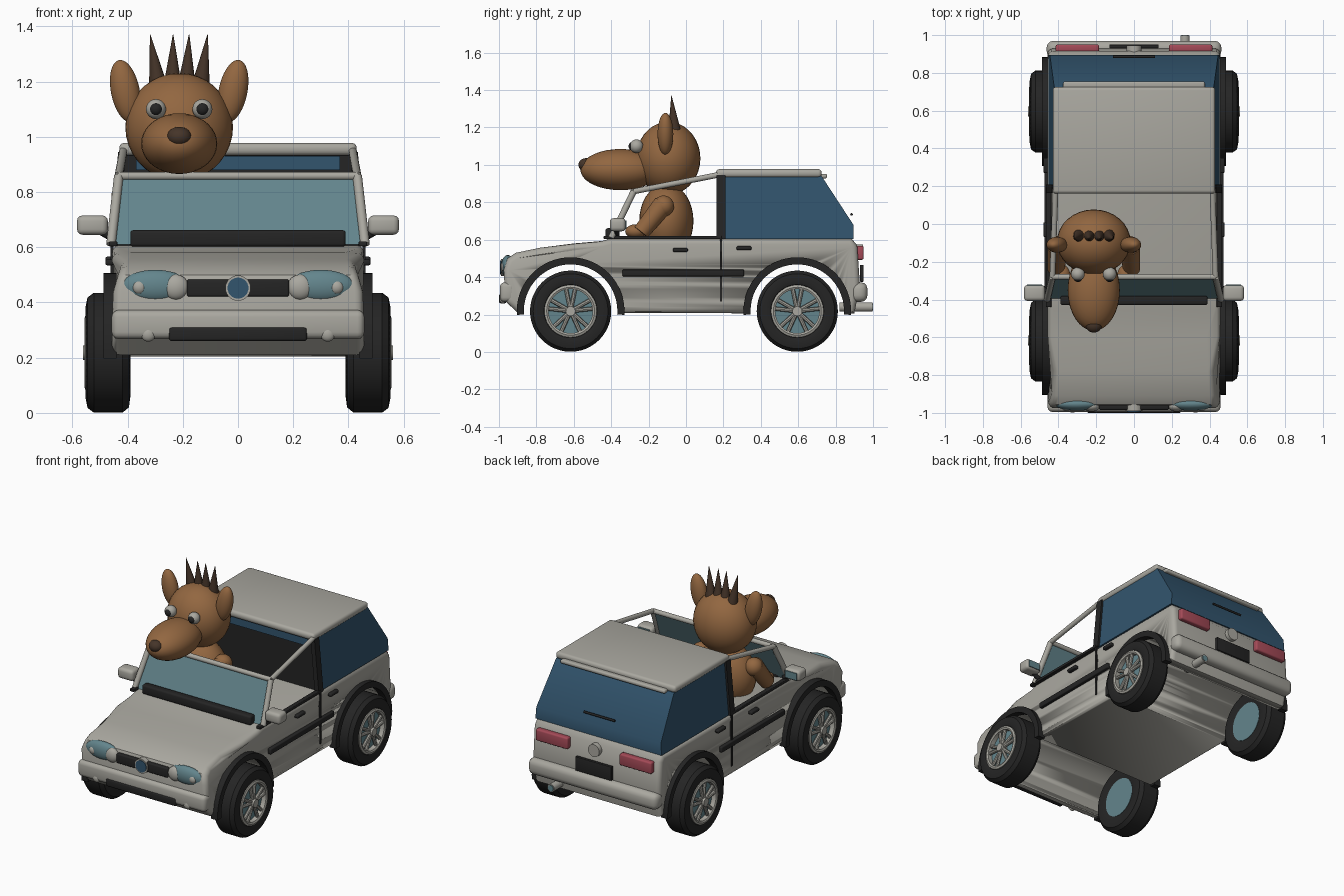
import bpy, bmesh, math
from mathutils import Matrix, Vector

cube = bpy.data.objects.get("Cube")
if cube:
    bpy.data.objects.remove(cube, do_unlink=True)


def material(name, rgb):
    m = bpy.data.materials.new(name)
    m.use_nodes = True
    m.diffuse_color = (*rgb, 1)
    m.node_tree.nodes["Principled BSDF"].inputs["Base Color"].default_value = (*rgb, 1)
    return m


GREY = material("warm grey paint", (.40, .39, .35))
BLACK = material("black rubber", (.018, .018, .018))
TEAL = material("teal glass", (.125, .235, .265))
NAVY = material("navy glass", (.032, .09, .155))
BROWN = material("brown fur", (.29, .135, .052))
DARK = material("dark brown", (.06, .035, .022))
RED = material("red lamp", (.37, .068, .095))


def finish(bm, name, mat):
    bmesh.ops.recalc_face_normals(bm, faces=bm.faces)
    me = bpy.data.meshes.new(name)
    bm.to_mesh(me)
    bm.free()
    me.materials.append(mat)
    ob = bpy.data.objects.new(name, me)
    bpy.context.collection.objects.link(ob)
    for o in bpy.context.selected_objects:
        o.select_set(False)
    ob.select_set(True)
    bpy.context.view_layer.objects.active = ob
    bpy.ops.object.shade_smooth_by_angle(angle=math.radians(35))
    return ob


def box(name, mat, centre, size, bevel=0.0):
    bm = bmesh.new()
    bmesh.ops.create_cube(bm, size=1, matrix=Matrix.Translation(centre) @ Matrix.Diagonal((*size, 1)))
    if bevel:
        bmesh.ops.bevel(bm, geom=bm.edges[:], offset=bevel, segments=3, profile=.5, affect='EDGES')
    return finish(bm, name, mat)


def ball(name, mat, centre, radii, tilt=None):
    bm = bmesh.new()
    m = Matrix.Translation(centre) @ (tilt or Matrix()) @ Matrix.Diagonal((*radii, 1))
    bmesh.ops.create_uvsphere(bm, u_segments=32, v_segments=18, radius=1, matrix=m)
    return finish(bm, name, mat)


def rod(name, mat, a, b, r1, r2=None, sides=24):
    a, b = Vector(a), Vector(b)
    m = Matrix.Translation((a + b) / 2) @ (b - a).to_track_quat('Z', 'Y').to_matrix().to_4x4()
    bm = bmesh.new()
    bmesh.ops.create_cone(bm, cap_ends=True, segments=sides, radius1=r1, matrix=m,
                          radius2=r1 if r2 is None else r2, depth=(b - a).length)
    return finish(bm, name, mat)


def prism(name, mat, points, x0, x1, bevel=0.0, shape=None):
    """Side profile of (y, z) points, stretched from x0 to x1."""
    bm = bmesh.new()
    face = bm.faces.new([bm.verts.new((x0, y, z)) for y, z in points])
    new = bmesh.ops.extrude_face_region(bm, geom=[face])["geom"]
    bmesh.ops.translate(bm, vec=(x1 - x0, 0, 0), verts=[v for v in new if isinstance(v, bmesh.types.BMVert)])
    bm.normal_update()
    if bevel:
        caps = [e for e in bm.edges if abs(e.verts[0].co.x - e.verts[1].co.x) < 1e-5]
        bmesh.ops.bevel(bm, geom=caps, offset=bevel, segments=4, profile=.5, affect='EDGES')
    for v in bm.verts:
        if shape:
            shape(v.co)
    return finish(bm, name, mat)


def lathe(name, mat, profile, y, z, closed=True):
    """Profile of (x, radius) points turned about an axle along x."""
    bm = bmesh.new()
    vs = [bm.verts.new((x, y, z + r)) for x, r in profile]
    es = [bm.edges.new(p) for p in zip(vs, vs[1:] + vs[:1])]
    bmesh.ops.spin(bm, geom=vs + es, cent=(0, y, z), axis=(1, 0, 0), angle=math.tau, steps=48)
    bmesh.ops.remove_doubles(bm, verts=bm.verts, dist=1e-5)
    return finish(bm, name, mat)


def cabin_taper(co):
    co.x *= 1 - .2 * (co.z - .61)


def nose_taper(co):
    if co.y < -.6 and co.z > .42:
        co.x *= 1 - .6 * (co.z - .42)


AXLES = {"front": -.617, "rear": .595}
AXLE_Z = .218

# Body shell with wheel openings cut right through
shell = [(-.90, .21), (-.965, .27), (-.975, .44), (-.955, .5), (-.91, .53), (-.78, .557), (-.6, .58),
         (-.45, .593), (-.40, .607), (.885, .607), (.915, .57), (.93, .36), (.90, .205)]
body = prism("body_shell", GREY, shell, -.457, .457, .03, nose_taper)
for y in AXLES.values():
    cutter = rod("arch_cutter", GREY, (-.7, y, AXLE_Z), (.7, y, AXLE_Z), .253, sides=64)
    cutter.hide_render = True
    mod = body.modifiers.new("arch", 'BOOLEAN')
    mod.operation, mod.object, mod.solver = 'DIFFERENCE', cutter, 'EXACT'
    bpy.context.view_layer.objects.active = body
    bpy.ops.object.modifier_apply(modifier=mod.name)
    bpy.data.objects.remove(cutter, do_unlink=True)

# Bumpers
box("front_bumper", GREY, (0, -.955, .32), (.915, .08, .105), .025)
box("rear_bumper", GREY, (0, .925, .32), (.925, .09, .105), .035)
box("bumper_grille", BLACK, (0, -.98, .285), (.5, .04, .05), .01)

# Hard top, black bulkhead and roof
hard_top = [(.19, .605), (.19, .94), (.725, .94), (.895, .68), (.895, .605)]
top = prism("hard_top_glass", NAVY, hard_top, -.452, .452, 0, cabin_taper)
top.data.materials.append(BLACK)
for p in top.data.polygons:
    p.material_index = int(p.normal.y < -.9)
box("bulkhead_window", NAVY, (0, .187, .905), (.74, .008, .05))
box("roof", GREY, (0, .443, .955), (.86, .565, .045), .018)
box("roof_lip", GREY, (0, .735, .94), (.75, .04, .025), .01)
rod("rear_wiper", BLACK, (-.11, .885, .735), (.11, .885, .735), .007)

# Windscreen, frame and cowl
screen = [(-.395, .61), (-.28, .86), (-.272, .86), (-.387, .61)]
prism("windscreen", TEAL, screen, -.455, .455, 0, cabin_taper)
rod("windscreen_top_bar", GREY, (-.435, -.28, .858), (.435, -.28, .858), .015)
box("cowl", BLACK, (0, -.405, .632), (.78, .05, .06), .012)

# Front face: grille and badge
box("grille", BLACK, (0, -.967, .452), (.37, .035, .062), .008)
rod("front_badge_ring", GREY, (0, -.95, .452), (0, -.99, .452), .046)
rod("front_badge", NAVY, (0, -.95, .452), (0, -.994, .452), .038)

# Rear face: plate, badge and exhaust
box("rear_plate", BLACK, (0, .94, .42), (.26, .02, .09), .004)
rod("rear_badge", GREY, (0, .91, .535), (0, .945, .535), .04)
rod("exhaust_pipe", GREY, (.27, .82, .24), (.27, .997, .24), .025)
rod("exhaust_opening", TEAL, (.27, .994, .24), (.27, 1, .24), .019)

for s, side in ((1, "left"), (-1, "right")):
    # Frame tubes and door pillar
    rod(side + "_windscreen_post", GREY, (s * .46, -.40, .61), (s * .432, -.28, .858), .017)
    rod(side + "_roof_rail", GREY, (s * .432, -.28, .858), (s * .415, .19, .95), .015)
    pillar = [(.163, .605), (.163, .945), (.21, .945), (.21, .605)]
    prism(side + "_door_pillar", BLACK, pillar, s * .435, s * .465, 0, cabin_taper)
    # Door trim
    box(side + "_door_gap", BLACK, (s * .456, .187, .44), (.012, .012, .34))
    box(side + "_belt_strip", BLACK, (s * .452, -.125, .612), (.03, .63, .018), .004)
    box(side + "_rub_strip", BLACK, (s * .462, -.015, .422), (.026, .65, .036), .006)
    for y, z in ((-.03, .545), (.31, .555)):
        box(side + "_door_handle", BLACK, (s * .465, y, z), (.03, .08, .022), .008)
    # Mirrors
    box(side + "_mirror", GREY, (s * .527, -.365, .68), (.112, .085, .07), .02)
    box(side + "_mirror_glass", TEAL, (s * .527, -.322, .68), (.08, .006, .045))
    rod(side + "_mirror_arm", BLACK, (s * .44, -.37, .625), (s * .5, -.37, .66), .014)
    # Lamps
    ball(side + "_headlight", TEAL, (s * .30, -.953, .46), (.122, .035, .058))
    ball(side + "_main_lens", GREY, (s * .225, -.965, .455), (.046, .028, .046))
    ball(side + "_side_lens", GREY, (s * .357, -.97, .455), (.026, .02, .026))
    ball(side + "_fog_lamp", GREY, (s * .325, -.98, .285), (.027, .018, .027))
    box(side + "_tail_lamp", RED, (s * .3, .93, .53), (.23, .04, .075), .01)

    for end, y in AXLES.items():
        name = f"{end}_{side}_"
        # Arch trim
        start = -.07
        arc = [start + (math.pi - 2 * start) * i / 32 for i in range(33)]
        ring = [(y + r * math.cos(a), AXLE_Z + r * math.sin(a))
                for r, row in ((.288, arc), (.25, arc[::-1])) for a in row]
        prism(name + "arch_trim", BLACK, ring, s * .44, s * .487)
        # Tyre and rim
        tyre = [(.40, .12), (.39, .16), (.395, .198), (.418, .217), (.522, .217),
                (.545, .2), (.552, .165), (.545, .142), (.525, .13)]
        lathe(name + "tyre", BLACK, [(s * x, r) for x, r in tyre], y, AXLE_Z)
        rim = [(.50, .118), (.55, .118), (.555, .128), (.55, .14), (.50, .14)]
        lathe(name + "rim", GREY, [(s * x, r) for x, r in rim], y, AXLE_Z)
        rod(name + "wheel_disc", TEAL, (s * .397, y, AXLE_Z), (s * .52, y, AXLE_Z), .125, sides=40)
        rod(name + "hub", GREY, (s * .5, y, AXLE_Z), (s * .562, y, AXLE_Z), .026)
        for i in range(5):
            a = math.pi / 2 + math.tau * i / 5
            for off in (-.2, .2):
                inner = (s * .54, y + .02 * math.cos(a + off), AXLE_Z + .02 * math.sin(a + off))
                outer = (s * .535, y + .125 * math.cos(a + off), AXLE_Z + .125 * math.sin(a + off))
                rod(name + "spoke", GREY, inner, outer, .011, sides=8)

# Animal driver
CX = -.213
ball("driver_body", BROWN, (CX, -.105, .70), (.195, .145, .2))
ball("driver_head", BROWN, (CX, -.095, 1.035), (.195, .172, .195))
ball("driver_snout", BROWN, (CX, -.35, .975), (.138, .215, .11))
ball("driver_nose", DARK, (CX, -.535, 1.0), (.044, .04, .036))
for s, side in ((1, "left"), (-1, "right")):
    ball(side + "_eye", GREY, (CX + s * .084, -.265, 1.1), (.036, .036, .036))
    ball(side + "_pupil", BLACK, (CX + s * .084, -.287, 1.1), (.023, .02, .023))
    ball(side + "_ear", BROWN, (CX + s * .195, -.11, 1.165), (.052, .042, .115), Matrix.Rotation(s * .2, 4, 'Y'))
    rod(side + "_arm", BROWN, (CX + s * .19, -.12, .79), (CX + s * .2, -.24, .64), .055, .045)
    ball(side + "_shoulder", BROWN, (CX + s * .19, -.12, .78), (.056, .056, .056))
    ball(side + "_hand", BROWN, (CX + s * .17, -.27, .645), (.045, .055, .037))

# Hair spikes
for i, tip in enumerate((-.318, -.235, -.177, -.11)):
    rod("hair_spike", DARK, (-.287 + .05 * i, -.06, 1.17), (tip, -.078, 1.37), .036, .001, 16)
